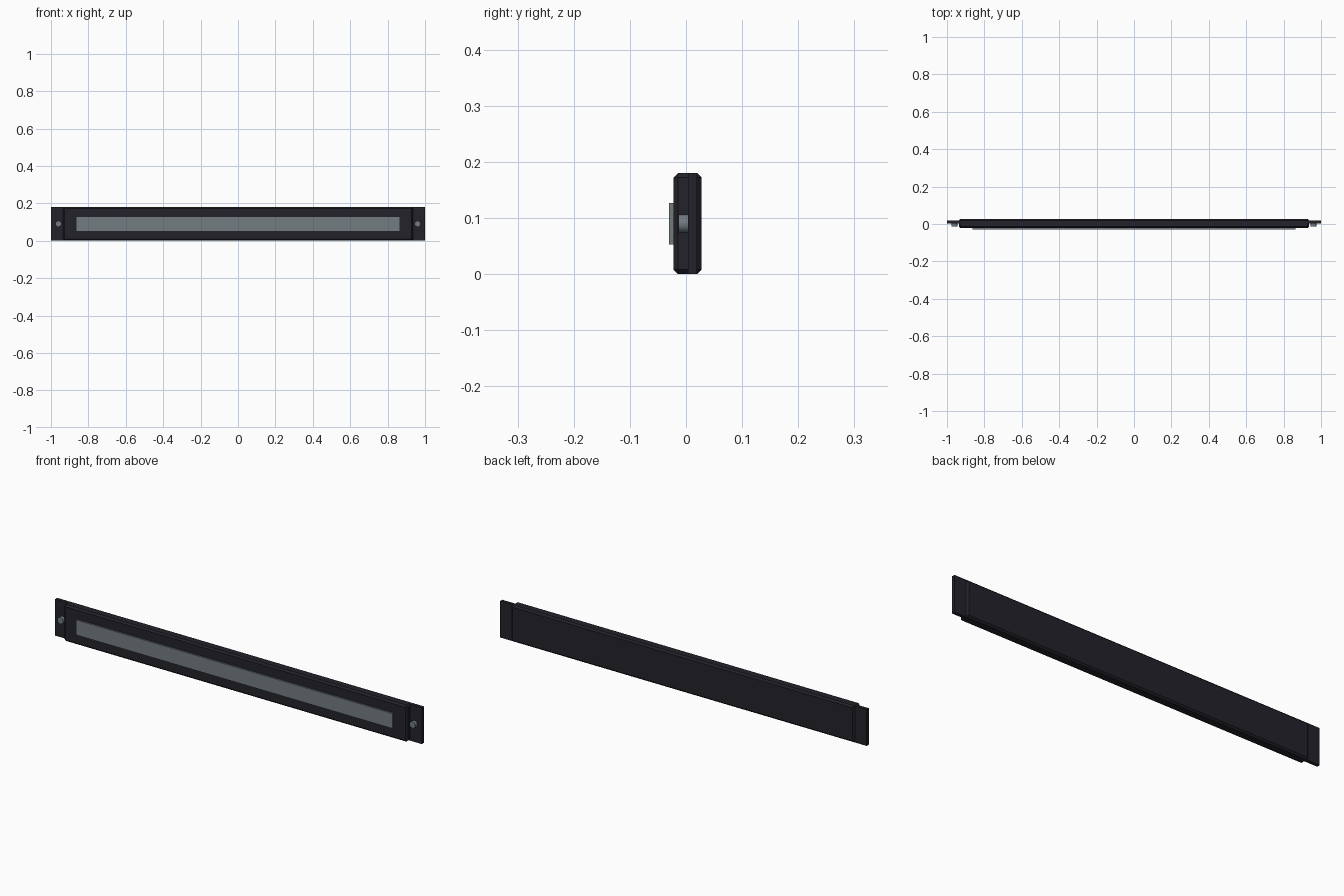
import bpy, math

if "Cube" in bpy.data.objects:
    bpy.data.objects.remove(bpy.data.objects["Cube"])

def material(name, rgb):
    m = bpy.data.materials.new(name)
    m.diffuse_color = (*rgb, 1)
    m.use_nodes = True
    m.node_tree.nodes["Principled BSDF"].inputs["Base Color"].default_value = m.diffuse_color
    return m

BLACK = material("dark_casing", (0.016, 0.016, 0.023))
GREY = material("grey_metal", (0.17, 0.20, 0.22))

def box(name, x, y, z, mat):
    """Box from (min, max) ranges on each axis."""
    bpy.ops.mesh.primitive_cube_add(size=1, location=[sum(r) / 2 for r in (x, y, z)])
    o = bpy.context.object
    o.name = name
    o.scale = [r[1] - r[0] for r in (x, y, z)]
    bpy.ops.object.transform_apply(location=False, rotation=False, scale=True)
    o.data.materials.append(mat)
    return o

# Main casing with chamfered edges
body = box("casing", (-0.936, 0.936), (-0.022, 0.028), (0, 0.18), BLACK)
bev = body.modifiers.new("chamfer", "BEVEL")
bev.width = 0.008
bev.segments = 1

# Raised front strip
box("front_strip", (-0.863, 0.863), (-0.03, -0.02), (0.053, 0.127), GREY)

# Mounting ears and screws at both ends
for side, s in (("left", -1), ("right", 1)):
    box(side + "_ear", sorted((s * 0.92, s * 1.0)), (0.004, 0.02), (0, 0.18), BLACK)
    bpy.ops.mesh.primitive_cylinder_add(vertices=16, radius=0.016, depth=0.018,
                                        location=(s * 0.96, -0.004, 0.09),
                                        rotation=(math.pi / 2, 0, 0))
    o = bpy.context.object
    o.name = side + "_screw"
    o.data.materials.append(GREY)
    bpy.ops.object.shade_smooth_by_angle(angle=math.radians(35))
